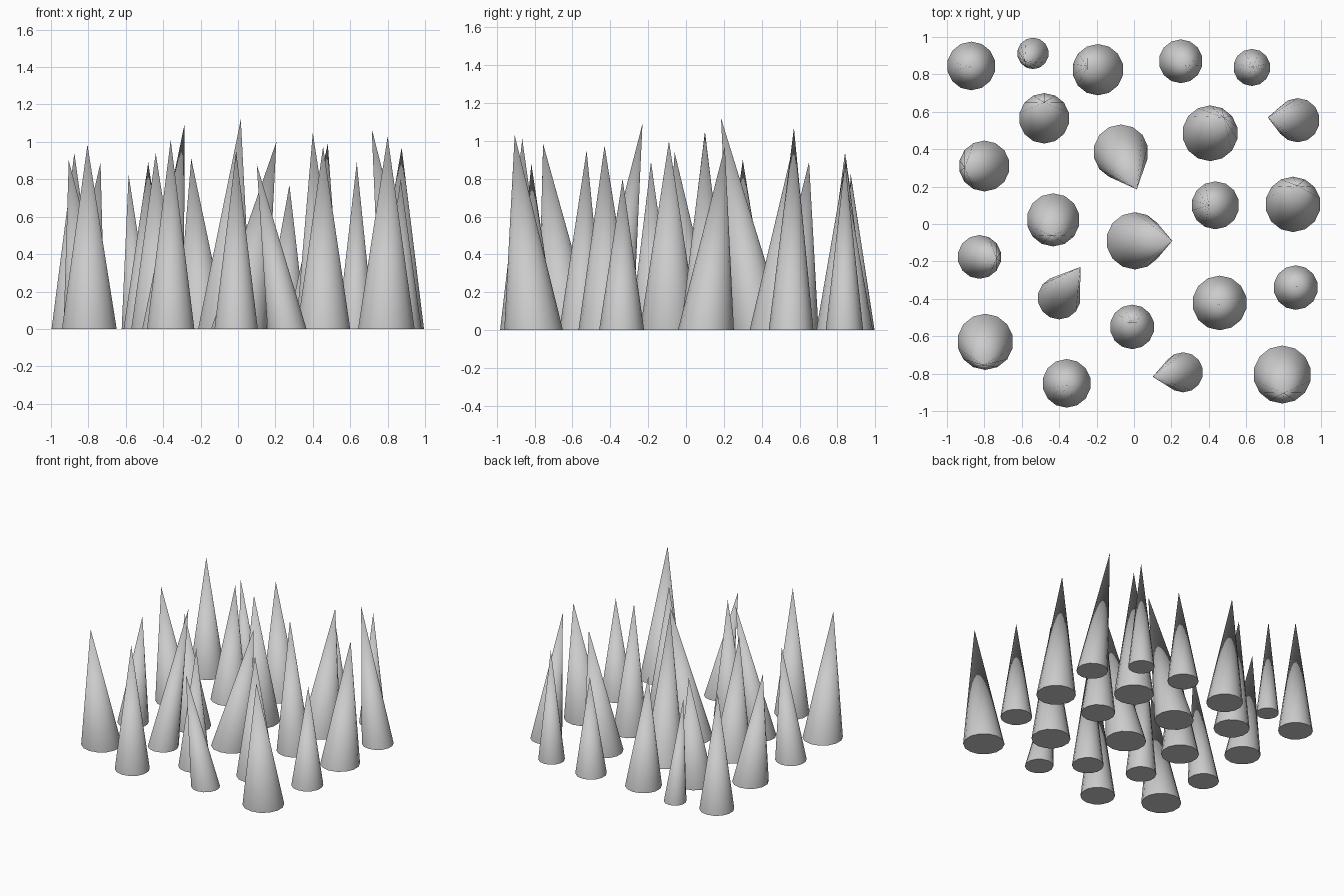
import bpy, bmesh, math

SIDES = 14

# each spike: base x, y, radius, tip x, y, z
spikes = [
    (-.87, .845, .130, -.875, .84, .94), (-.54, .912, .084, -.585, .87, .825),
    (-.193, .825, .137, -.25, .845, .91), (.25, .87, .117, .275, .85, .77),
    (.63, .837, .099, .635, .84, .89), (-.48, .565, .135, -.48, .65, .89),
    (-.07, .385, .147, .015, .185, 1.12), (.407, .485, .149, .48, .57, .99),
    (.875, .555, .118, .715, .57, 1.07), (-.80, .31, .136, -.905, .30, .90),
    (-.432, .022, .142, -.44, -.06, .94), (.005, -.09, .153, .205, -.09, 1.0),
    (.435, .10, .128, .40, .10, 1.05), (.85, .105, .148, .875, .205, .97),
    (-.826, -.176, .117, -.735, -.185, .89), (-.40, -.395, .115, -.287, -.23, 1.09),
    (-.01, -.55, .119, -.01, -.525, .95), (.458, -.422, .146, .455, -.43, .975),
    (.865, -.34, .119, .87, -.335, .80), (-.795, -.63, .150, -.805, -.755, .985),
    (-.36, -.852, .130, -.36, -.865, 1.01), (.262, -.793, .107, .10, -.817, .88),
    (.793, -.805, .155, .80, -.905, 1.03),
]


def spike(name, bx, by, r, tx, ty, tz):
    bm = bmesh.new()
    ring = [bm.verts.new((bx + r * math.sin(2 * math.pi * i / SIDES),
                          by + r * math.cos(2 * math.pi * i / SIDES), 0))
            for i in range(SIDES)]
    tip = bm.verts.new((tx, ty, tz))
    base = bm.faces.new(ring)
    for i in range(SIDES):
        bm.faces.new((ring[(i + 1) % SIDES], ring[i], tip)).smooth = True
    # crisp rim between the rounded side and the flat base
    for e in base.edges:
        e.smooth = False
    bmesh.ops.recalc_face_normals(bm, faces=bm.faces)
    me = bpy.data.meshes.new(name)
    bm.to_mesh(me)
    bm.free()
    bpy.context.collection.objects.link(bpy.data.objects.new(name, me))


# field of leaning spikes
for n, s in enumerate(spikes, 1):
    spike(f"spike_{n:02d}", *s)
